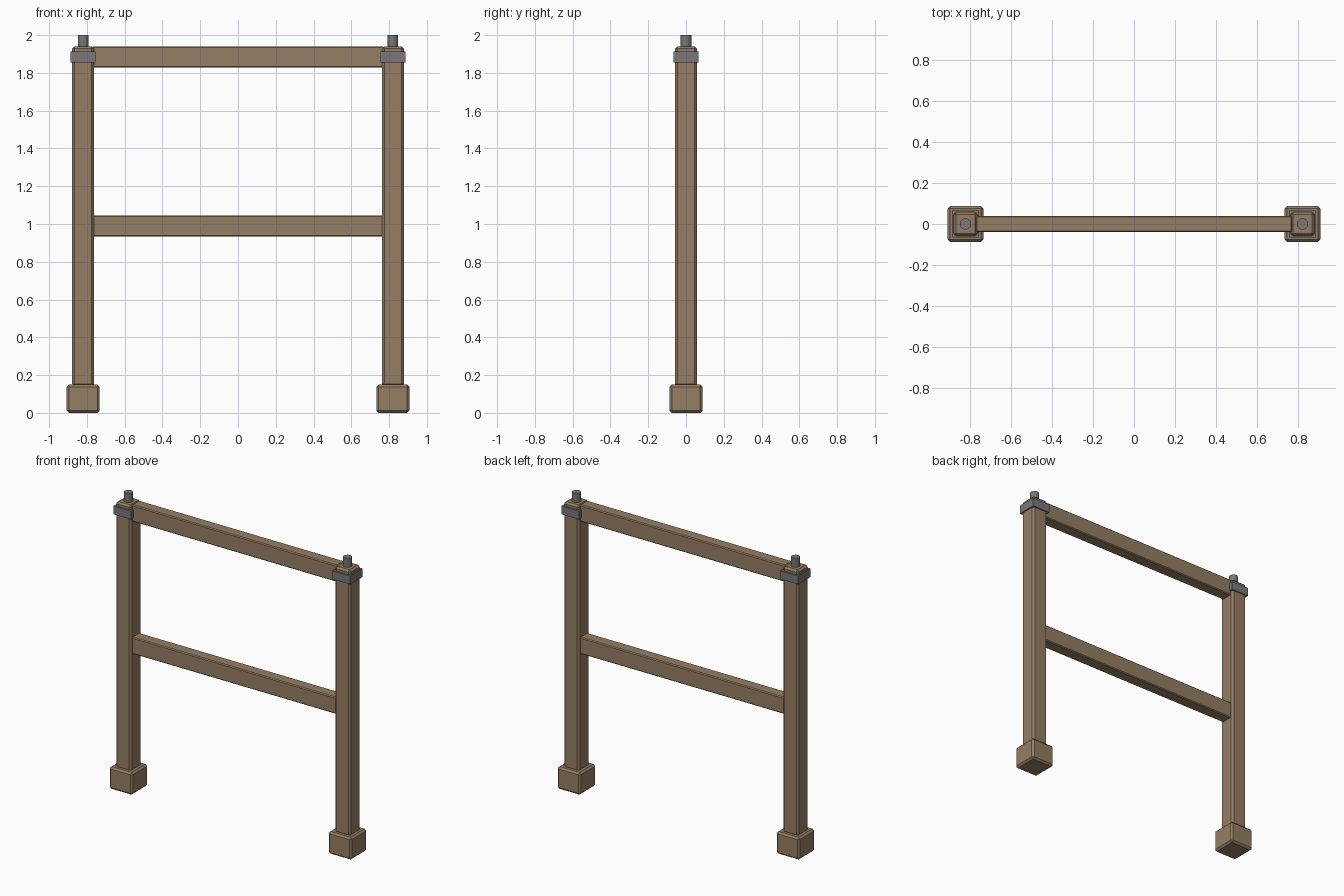
import bpy

if "Cube" in bpy.data.objects:
    bpy.data.objects.remove(bpy.data.objects["Cube"], do_unlink=True)


def make_material(name, rgb):
    mat = bpy.data.materials.new(name)
    mat.use_nodes = True
    color = (*rgb, 1.0)
    mat.diffuse_color = color
    mat.node_tree.nodes["Principled BSDF"].inputs["Base Color"].default_value = color
    return mat


wood = make_material("brown wood", (0.30, 0.21, 0.125))
metal = make_material("grey metal", (0.19, 0.19, 0.20))


def finish(obj, name, mat, bevel):
    obj.name = name
    obj.data.materials.append(mat)
    if bevel:
        mod = obj.modifiers.new("edge bevel", "BEVEL")
        mod.width = bevel
        mod.segments = 1


def box(name, x, size, z_low, z_high, mat, bevel=0.0):
    bpy.ops.mesh.primitive_cube_add(size=1, location=(x, 0, (z_low + z_high) / 2))
    obj = bpy.context.object
    obj.scale = (size[0], size[1], z_high - z_low)
    bpy.ops.object.transform_apply(location=False, rotation=False, scale=True)
    finish(obj, name, mat, bevel)


# Two matching uprights: foot block, post, metal band and pin
for side, x in (("left", 0.82), ("right", -0.82)):
    box(side + "_foot", x, (0.174, 0.174), 0, 0.15, wood, 0.012)
    box(side + "_post", x, (0.115, 0.115), 0.14, 1.94, wood, 0.012)
    box(side + "_band", x, (0.132, 0.132), 1.855, 1.912, metal)
    bpy.ops.mesh.primitive_cylinder_add(vertices=12, radius=0.028, depth=0.09,
                                        location=(x, 0, 1.955))
    finish(bpy.context.object, side + "_pin", metal, 0)

# Crossbars between the posts
box("top_rail", 0, (1.54, 0.08), 1.828, 1.941, wood, 0.006)
box("middle_rail", 0, (1.54, 0.08), 0.933, 1.046, wood, 0.006)
